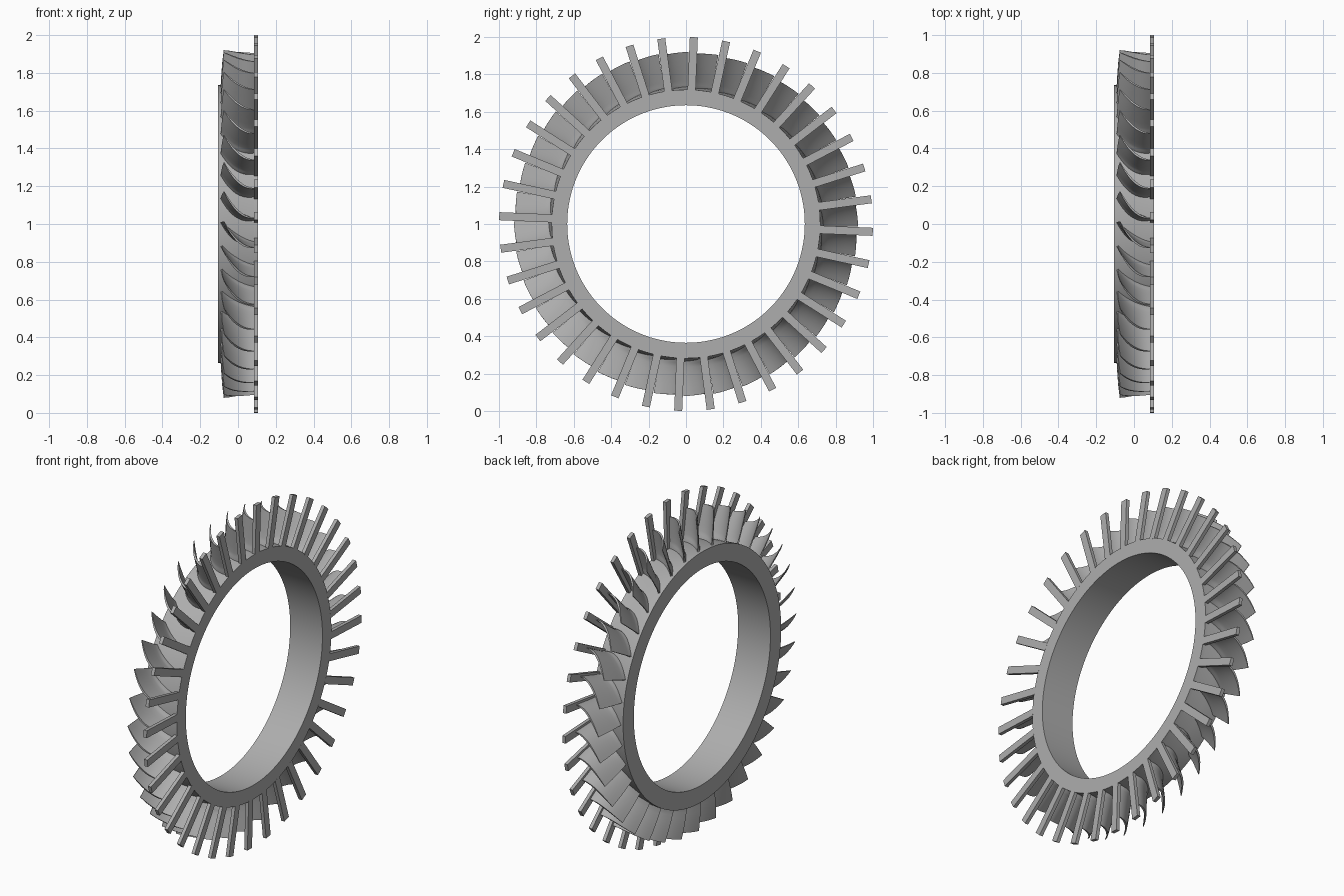
import bpy, bmesh
from math import sin, cos, pi, radians, sqrt
from mathutils import Matrix, Vector

COUNT = 36
if "Cube" in bpy.data.objects:
    bpy.data.objects.remove(bpy.data.objects["Cube"])

steel = bpy.data.materials.new("grey steel")
steel.use_nodes = True
steel.diffuse_color = (0.42, 0.42, 0.42, 1)
steel.node_tree.nodes["Principled BSDF"].inputs["Base Color"].default_value = (0.42, 0.42, 0.42, 1)


def polar(x, r, t):
    """Point on the wheel: x along the axle, t clockwise from the top."""
    return Vector((x, r * sin(t), 1 + r * cos(t)))


def finish(name, bm, angle):
    bmesh.ops.recalc_face_normals(bm, faces=bm.faces)
    mesh = bpy.data.meshes.new(name)
    bm.to_mesh(mesh)
    bm.free()
    mesh.materials.append(steel)
    obj = bpy.data.objects.new(name, mesh)
    bpy.context.collection.objects.link(obj)
    bpy.ops.object.select_all(action="DESELECT")
    obj.select_set(True)
    bpy.context.view_layer.objects.active = obj
    bpy.ops.object.shade_smooth_by_angle(angle=radians(angle))


def skin(bm, loops, wrap):
    """Quads between neighbouring closed loops of vertices."""
    n = len(loops[0])
    for i in range(len(loops) - (not wrap)):
        a, b = loops[i], loops[(i + 1) % len(loops)]
        for j in range(n):
            k = (j + 1) % n
            bm.faces.new((a[j], a[k], b[k], b[j]))


# Hub ring, turned from a profile of (x, radius)
profile = [(-0.105, 0.635), (-0.105, 0.735), (-0.088, 0.735), (0.0, 0.728),
           (0.08, 0.718), (0.105, 0.718), (0.105, 0.635)]
bm = bmesh.new()
loops = [[bm.verts.new(polar(x, r, 2 * pi * i / 144)) for x, r in profile] for i in range(144)]
skin(bm, loops, True)
finish("hub_ring", bm, 30)


# Curved blades: crescent sections stacked outward, flared at the root
def camber(u, lead, trail, r):
    """Flattened section: axial position and arc length along the blade."""
    angle = 0.8 - 8.8 * (1 - (1 - u) ** 2.2)
    return Vector((lead + (trail - lead) * u, r * radians(angle)))


STEPS = 12
sections = [(0.700, 0.040), (0.735, 0.034), (0.745, 0.024), (0.765, 0.018),
            (0.80, 0.015), (0.86, 0.013), (0.92, 0.011)]
bm = bmesh.new()
for i in range(COUNT):
    turn = 2 * pi * i / COUNT
    loops = []
    for r, thick in sections:
        h = max(0, (r - 0.73) / 0.19)
        lead, trail = -0.088 + 0.014 * h * h, 0.088
        upper, lower = [], []
        for j in range(STEPS + 1):
            u = j / STEPS
            p = camber(u, lead, trail, r)
            d = (camber(min(u + 0.01, 1), lead, trail, r) - camber(max(u - 0.01, 0), lead, trail, r)).normalized()
            side = Vector((-d.y, d.x)) * thick * (0.15 + 0.35 * sin(pi * u))
            for row, q in ((upper, p + side), (lower, p - side)):
                radius = r - 0.015 * u * h
                row.append(bm.verts.new(polar(q.x, radius, turn + q.y / r)))
        loops.append(upper + lower[::-1])
    skin(bm, loops, False)
    # Caps in strips so the curved ends stay clean
    for ring in (loops[0], loops[-1]):
        n = len(ring)
        for j in range(STEPS):
            bm.faces.new((ring[j], ring[j + 1], ring[n - 2 - j], ring[n - 1 - j]))
finish("curved_blades", bm, 40)

# Straight radial bars on the flat side
bm = bmesh.new()
for i in range(COUNT):
    t = 2 * pi * i / COUNT + radians(2.4)
    place = (Matrix.Translation((0.095, 0, 1)) @ Matrix.Rotation(-t, 4, "X")
             @ Matrix.Translation((0, 0, 0.857)) @ Matrix.Diagonal((0.0205, 0.043, 0.285, 1)))
    bmesh.ops.create_cube(bm, size=1, matrix=place)
finish("radial_bars", bm, 30)
